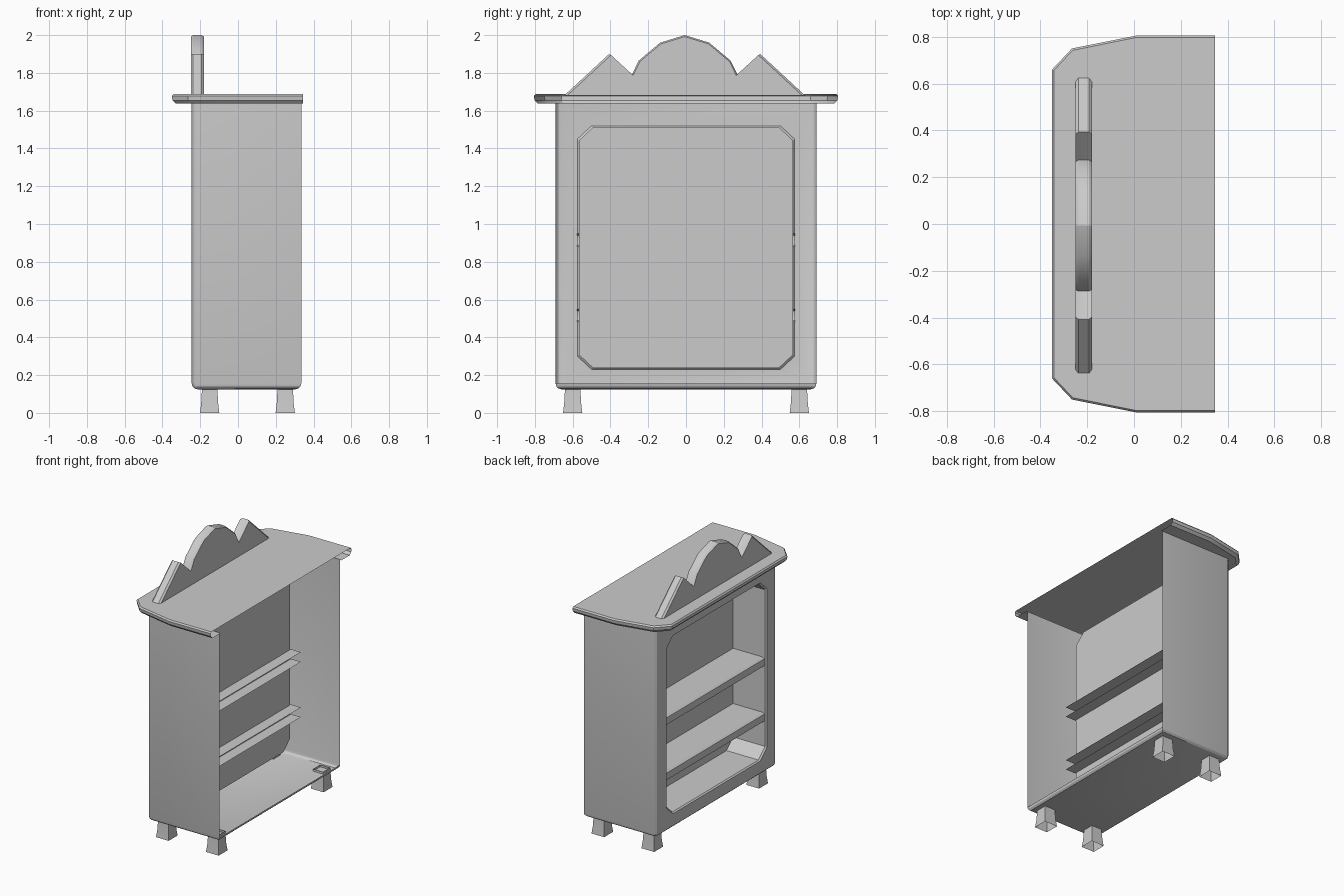
import bpy, bmesh

if "Cube" in bpy.data.objects:
    bpy.data.objects.remove(bpy.data.objects["Cube"])


def finish(bm, name, normals=True):
    if normals:
        bmesh.ops.recalc_face_normals(bm, faces=bm.faces)
    me = bpy.data.meshes.new(name)
    bm.to_mesh(me)
    bm.free()
    ob = bpy.data.objects.new(name, me)
    bpy.context.collection.objects.link(ob)
    bpy.ops.object.select_all(action='DESELECT')
    bpy.context.view_layer.objects.active = ob
    ob.select_set(True)
    bpy.ops.object.shade_smooth_by_angle(angle=0.5)
    return ob


def skin(bm, rings, closed=True, cap_first=False, cap_last=False):
    """Join successive point rings with quads."""
    vs = [[bm.verts.new(p) for p in r] for r in rings]
    n = len(vs[0])
    for a, b in zip(vs, vs[1:]):
        for i in range(n if closed else n - 1):
            j = (i + 1) % n
            bm.faces.new((a[i], a[j], b[j], b[i]))
    if cap_first:
        bm.faces.new(vs[0])
    if cap_last:
        bm.faces.new(vs[-1])
    return vs


# Carcass: rounded box, open at the back and top
X0, X1, W, Z0, Z1 = -0.245, 0.335, 0.69, 0.125, 1.64
bm = bmesh.new()
bmesh.ops.create_cube(bm, size=1)
for v in bm.verts:
    v.co = (X0 if v.co.x < 0 else X1, W * 2 * v.co.y, Z0 if v.co.z < 0 else Z1)


def rounded(e):
    a, b = e.verts[0].co, e.verts[1].co
    bottom = a.z < 0.2 and b.z < 0.2
    front_post = a.x < 0 and b.x < 0 and abs(a.z - b.z) > 1
    return bottom or front_post


bmesh.ops.bevel(bm, geom=[e for e in bm.edges if rounded(e)], offset=0.03,
                segments=3, profile=0.5, affect='EDGES')
bm.normal_update()
bm.faces.ensure_lookup_table()
big = [f for f in bm.faces if f.calc_area() > 0.3]
front = next(f for f in big if f.normal.x < -0.9)
border = list(front.edges)
gone = [f for f in big if abs(f.normal.x) > 0.9 or f.normal.z > 0.9]
bmesh.ops.delete(bm, geom=gone, context='FACES_ONLY')

# Eight-sided niche sunk into the front, with its back panel
def octagon(x, g):
    q = [(.575, .30), (.575, 1.45), (.50, 1.52), (-.50, 1.52),
         (-.575, 1.45), (-.575, .30), (-.50, .23), (.50, .23)]
    return [(x, y - g * (1 if y > 0 else -1), z + g * (1 if z < 1 else -1)) for y, z in q]


rim = skin(bm, [octagon(X0, 0), octagon(X0 + 0.01, 0.008), octagon(0.02, 0.008)],
           cap_last=True)[0]
border += [bm.edges.get((rim[i], rim[(i + 1) % 8])) for i in range(8)]
bmesh.ops.triangle_fill(bm, edges=[e for e in border if e.is_valid], use_beauty=True)
finish(bm, "cabinet_body")

# Shelves: hollow boards running through the niche panel
for name, z in (("lower_shelf", 0.48), ("upper_shelf", 0.88)):
    prof = [(.10, .07), (-.215, .07), (-.23, .06), (-.235, .035),
            (-.23, .01), (-.215, 0), (.10, 0)]
    bm = bmesh.new()
    skin(bm, [[(x, y, z + h) for x, h in prof] for y in (-.577, .577)], closed=False)
    finish(bm, name)

# Cornice: overhanging top with a rounded lip, open at the back
def outline(g):
    half = [(.345, .805 - g), (.01, .805 - g), (-.265 + g * .4, .75 - g), (-.35 + g, .66 - g * .4)]
    return half + [(x, -y) for x, y in reversed(half)]


bm = bmesh.new()
rings = [[(x, y, z) for x, y in outline(g)]
         for g, z in ((.008, 1.687), (0, 1.677), (.003, 1.655), (.02, 1.637))]
inner = [(.345, .69), (0, .69), (-.22, .69), (-.245, .66)]
inner += [(x, -y) for x, y in reversed(inner)]
rings.append([(x, y, 1.637) for x, y in inner])
skin(bm, rings, closed=False, cap_first=True)
finish(bm, "cornice")

# Crest: arch between two peaks, with softened rims
half = [(.638, 1.68), (.40, 1.90), (.28, 1.79), (.243, 1.865), (.13, 1.96)]
crest = half + [(0, 2.0)] + [(-y, z) for y, z in reversed(half)]


def crest_ring(x, g):
    return [(x, y * (1 - g) - .007, z - g * (z - 1.68)) for y, z in crest]


bm = bmesh.new()
skin(bm, [crest_ring(-.25, .025), crest_ring(-.238, 0), crest_ring(-.192, 0),
          crest_ring(-.18, .025)], cap_first=True, cap_last=True)
finish(bm, "crest")

# Flared feet
for fx, xn in ((-.15, "front"), (.25, "back")):
    for fy, yn in ((-.6, "right"), (.6, "left")):
        bm = bmesh.new()
        skin(bm, [[(fx + sx * r, fy + sy * r, z) for sx, sy in
                   ((-1, -1), (1, -1), (1, 1), (-1, 1))]
                  for r, z in ((.051, 0), (.045, .05), (.04, .14))])
        finish(bm, f"{xn}_{yn}_foot")
